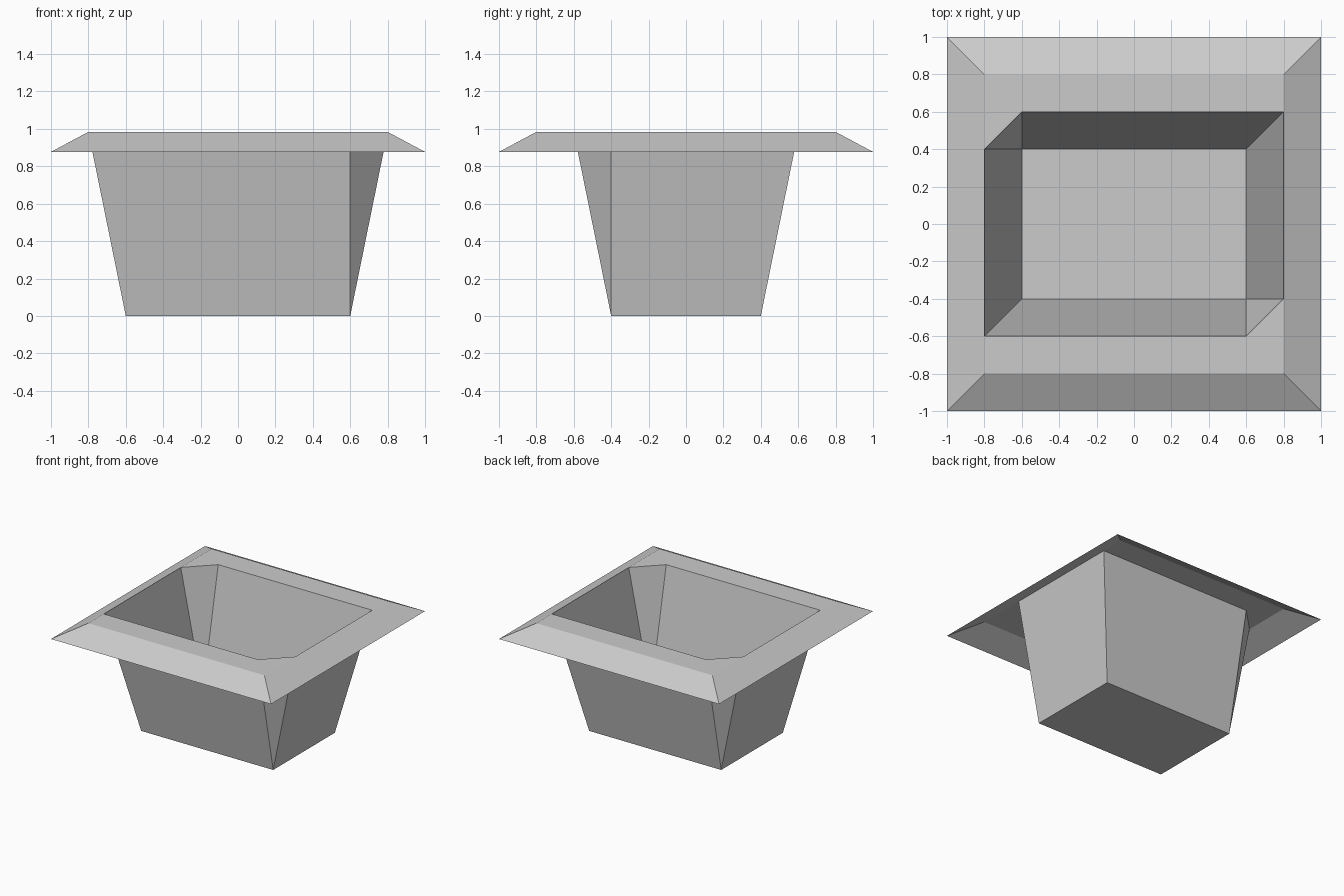
import bpy, bmesh

if "Cube" in bpy.data.objects:
    bpy.data.objects.remove(bpy.data.objects["Cube"])

RIM_Z, EDGE_Z = 0.984, 0.877      # flat rim height, drooping outer edge height
BX, BY = 0.6, 0.4                 # basin floor half sizes
TX, TY = 0.8, 0.6                 # opening half sizes


def make_object(name, faces):
    bm = bmesh.new()
    for pts in faces:
        bm.faces.new([bm.verts.new(p) for p in pts])
    bmesh.ops.remove_doubles(bm, verts=bm.verts, dist=1e-4)
    bmesh.ops.recalc_face_normals(bm, faces=bm.faces)
    mesh = bpy.data.meshes.new(name)
    bm.to_mesh(mesh)
    bm.free()
    obj = bpy.data.objects.new(name, mesh)
    bpy.context.collection.objects.link(obj)
    return obj


def rect(x, y, z):
    return [(-x, -y, z), (x, -y, z), (x, y, z), (-x, y, z)]


# Basin: floor, four tapered walls and folded corners
basin = [rect(BX, BY, 0)]
for s in (-1, 1):
    basin.append([(-BX, s * BY, 0), (BX, s * BY, 0), (BX, s * TY, RIM_Z), (-BX, s * TY, RIM_Z)])
    basin.append([(s * BX, -BY, 0), (s * BX, BY, 0), (s * TX, BY, RIM_Z), (s * TX, -BY, RIM_Z)])
    for t in (-1, 1):
        low = (s * BX, t * BY, 0)
        a = (s * BX, t * TY, RIM_Z)
        corner = (s * TX, t * TY, RIM_Z)
        b = (s * TX, t * BY, RIM_Z)
        if s == t:      # corner folded outward
            basin += [[low, a, corner], [low, corner, b]]
        else:           # corner folded inward, with a flat ledge
            basin += [[low, a, b], [a, corner, b]]
make_object("basin", basin)

# Rim: flat strips at front and back, sloping skirt all round
rim = []
for s in (-1, 1):
    rim.append([(-TX, s * TY, RIM_Z), (TX, s * TY, RIM_Z), (TX, s * 0.8, RIM_Z), (-TX, s * 0.8, RIM_Z)])
top, edge = rect(0.8, 0.8, RIM_Z), rect(1, 1, EDGE_Z)
for i in range(4):
    j = (i + 1) % 4
    rim.append([top[i], top[j], edge[j], edge[i]])
make_object("rim", rim)
